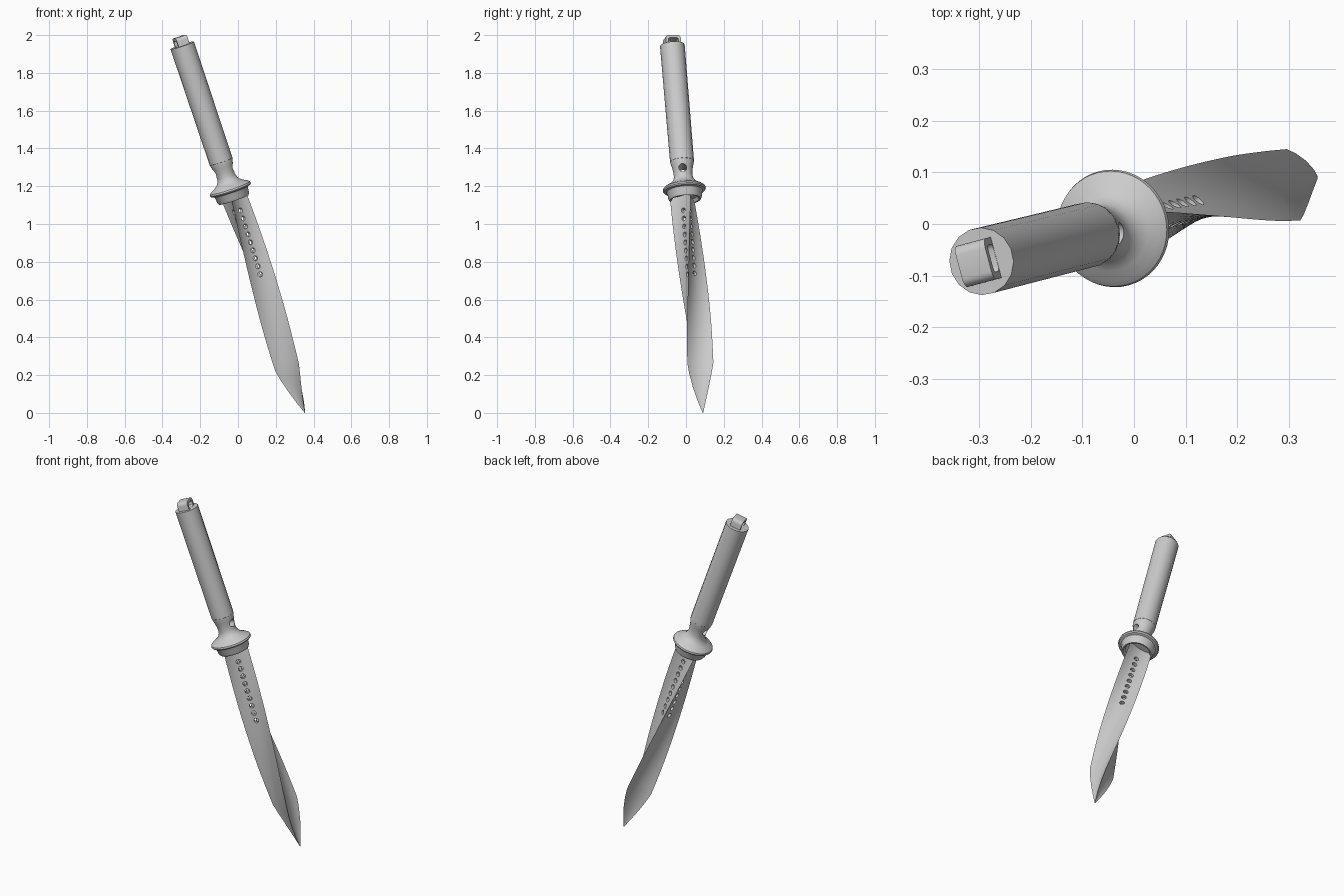
import bpy, bmesh, math
from mathutils import Vector, Matrix

if "Cube" in bpy.data.objects:
    bpy.data.objects.remove(bpy.data.objects["Cube"])

# Everything is built upright with the tip at the origin, then tilted in place
TIP, TOP = Vector((0.355, 0.09, 0.0)), Vector((-0.31, -0.076, 1.99))
TILT = Matrix.Translation(TIP) @ Vector((0, 0, 1)).rotation_difference(TOP - TIP).to_matrix().to_4x4()


def finish(name, bm):
    bmesh.ops.recalc_face_normals(bm, faces=bm.faces)
    me = bpy.data.meshes.new(name)
    bm.to_mesh(me)
    bm.free()
    ob = bpy.data.objects.new(name, me)
    bpy.context.collection.objects.link(ob)
    return ob


def skin(bm, rings, closed=False):
    n = len(rings[0])
    loops = [[bm.verts.new(p) for p in r] for r in rings]
    for a, b in zip(loops, loops[1:]):
        for i in range(n):
            j = (i + 1) % n
            bm.faces.new((a[i], a[j], b[j], b[i]))
    bm.faces.new(loops[0][::-1])
    bm.faces.new(loops[-1])


def lathe(name, profile, sides):
    bm = bmesh.new()
    skin(bm, [[(r * math.cos(2 * math.pi * i / sides), r * math.sin(2 * math.pi * i / sides), z)
               for i in range(sides)] for r, z in profile])
    return finish(name, bm)


def cut(ob, cutter):
    m = ob.modifiers.new("cut", 'BOOLEAN')
    m.operation, m.solver, m.object, m.use_self = 'DIFFERENCE', 'EXACT', cutter, True
    bpy.context.view_layer.objects.active = ob
    bpy.ops.object.modifier_apply(modifier="cut")
    bpy.data.objects.remove(cutter)


def place(ob, angle=30):
    ob.data.transform(TILT)
    bpy.ops.object.select_all(action='DESELECT')
    ob.select_set(True)
    bpy.context.view_layer.objects.active = ob
    bpy.ops.object.shade_smooth_by_angle(angle=math.radians(angle))


def rod(bm, r, start, end, angle, z, sides=16):
    # cylinder pointing outward from the axis
    m = (Matrix.Rotation(angle, 4, 'Z') @ Matrix.Translation(((start + end) / 2, 0, z))
         @ Matrix.Rotation(math.pi / 2, 4, 'Y'))
    bmesh.ops.create_cone(bm, cap_ends=True, segments=sides, radius1=r, radius2=r,
                          depth=end - start, matrix=m)


def twist(s):
    return math.radians(-76.6 * (0.91 - s))


def blade_radius(s):
    keys = [(0, 0.0015), (0.06, 0.024), (0.14, 0.050), (0.21, 0.069), (0.265, 0.081),
            (0.5, 0.083), (0.8, 0.082), (1.22, 0.080)]
    for (a, ra), (b, rb) in zip(keys, keys[1:]):
        if s <= b:
            return ra + (rb - ra) * (s - a) / (b - a)
    return keys[-1][1]


# Twisted three-edged blade with hollow flutes
def section(s):
    R, pts = blade_radius(s), []
    for k in range(3):
        a = twist(s) + k * 2 * math.pi / 3
        p, q = Vector((math.cos(a), math.sin(a))), Vector((math.cos(a + 2 * math.pi / 3), math.sin(a + 2 * math.pi / 3)))
        mid = (p + q) * 0.06                      # control point sets flute depth
        for i in range(10):
            t = i / 10
            v = (p * (1 - t) ** 2 + mid * 2 * t * (1 - t) + q * t * t) * R
            pts.append((v.x, v.y, s))
    return pts


bm = bmesh.new()
stations = [0, 0.06, 0.14, 0.21, 0.265] + [0.265 + 0.955 * i / 24 for i in range(1, 25)]
skin(bm, [section(s) for s in stations])
bmesh.ops.triangulate(bm, faces=[f for f in bm.faces if len(f.verts) == 4])
blade = finish("blade", bm)

# Nine holes down each flute
bm = bmesh.new()
for i in range(9):
    s = 0.775 + 0.355 * i / 8
    for k in range(3):
        rod(bm, 0.0135, 0.004, 0.07, twist(s) + math.pi / 3 + k * 2 * math.pi / 3, s)
cut(blade, finish("hole_cutter", bm))
place(blade)

# Round guard with collar below and flared neck above
guard = lathe("guard", [(0.066, 1.212), (0.074, 1.195), (0.082, 1.193), (0.089, 1.205), (0.091, 1.232),
                        (0.096, 1.240), (0.109, 1.243), (0.114, 1.250), (0.112, 1.259), (0.100, 1.269),
                        (0.080, 1.279), (0.063, 1.292), (0.053, 1.308), (0.049, 1.325),
                        (0.051, 1.350), (0.055, 1.375), (0.062, 1.400), (0.062, 1.415)], 48)
bm = bmesh.new()
rod(bm, 0.021, -0.1, 0.1, 0, 1.357, 24)
cut(guard, finish("neck_cutter", bm))
place(guard)

# Plain grip
grip = lathe("grip", [(0.058, 1.403), (0.0635, 1.408), (0.0655, 2.058)], 16)
place(grip)

# Lanyard loop on the end of the grip
bm = bmesh.new()
bmesh.ops.create_cube(bm, size=1, matrix=Matrix.Translation((0, 0, 2.07)) @ Matrix.Diagonal((0.062, 0.082, 0.072, 1)))
edges = [e for e in bm.edges if abs(e.verts[0].co.x - e.verts[1].co.x) > 0.01 and e.verts[0].co.z > 2.07]
bmesh.ops.bevel(bm, geom=edges, offset=0.018, segments=4, profile=0.5, affect='EDGES')
loop = finish("lanyard_loop", bm)
bm = bmesh.new()
bmesh.ops.create_cube(bm, size=1, matrix=Matrix.Translation((0, 0, 2.075)) @ Matrix.Diagonal((0.2, 0.054, 0.032, 1)))
bmesh.ops.bevel(bm, geom=[e for e in bm.edges if abs(e.verts[0].co.x - e.verts[1].co.x) > 0.1],
                offset=0.010, segments=3, profile=0.5, affect='EDGES')
cut(loop, finish("loop_cutter", bm))
loop.data.transform(Matrix.Rotation(math.radians(15), 4, 'Z'))
place(loop)
